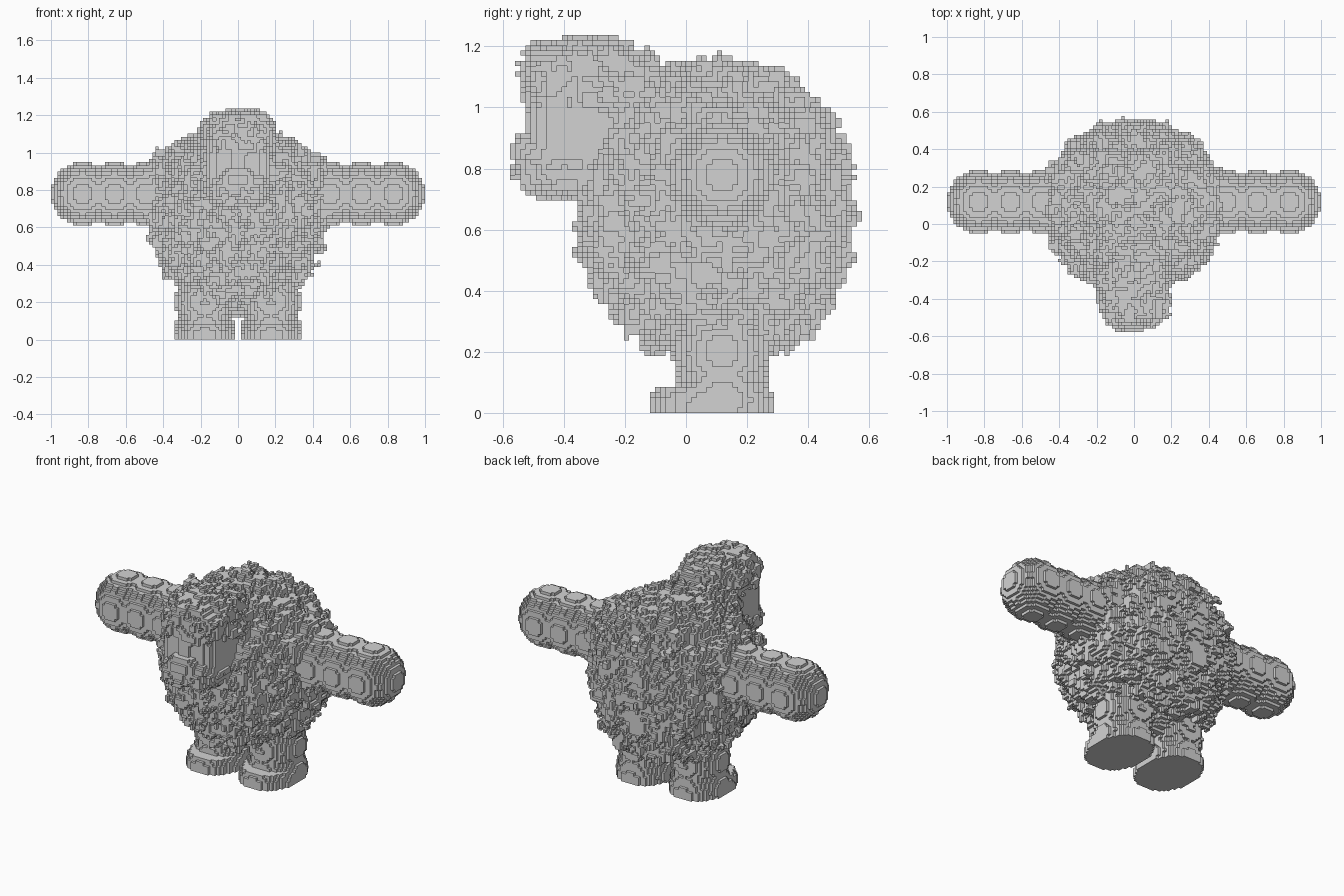
import bpy
from math import floor
from mathutils import Vector, noise

CELL = 2 / 118

old = bpy.data.objects.get("Cube")
if old:
    bpy.data.objects.remove(old, do_unlink=True)

grey = bpy.data.materials.new("plain grey")
grey.use_nodes = True
grey.diffuse_color = (0.65, 0.65, 0.65, 1)
grey.node_tree.nodes["Principled BSDF"].inputs["Base Color"].default_value = grey.diffuse_color

cells = {}  # filled grid cell -> part name


def fill_blob(part, centre, radii, power=2.0, rough=0.0, top_z=9.0):
    """Fill a rounded blob of cells; rough gives it a tufted woolly surface."""
    spans = [range(floor((c - r - rough * 1.5) / CELL), floor((c + r + rough * 1.5) / CELL) + 1)
             for c, r in zip(centre, radii)]
    size = min(radii)
    for i in spans[0]:
        for j in spans[1]:
            for k in spans[2]:
                p = Vector((i + 0.5, j + 0.5, k + 0.5)) * CELL
                if p.z < 0 or p.z > top_z:
                    continue
                d = sum(abs((a - c) / r) ** power
                        for a, c, r in zip(p, centre, radii)) ** (1 / power)
                limit = 1.0
                if rough and abs(d - 1) < 2 * rough / size:
                    tuft = noise.noise(p * 13) + 0.6 * noise.noise(p * 31)
                    limit += tuft * rough * 1.5 / size
                if d <= limit:
                    cells.setdefault((i, j, k), part)


for side, name in ((1, "left"), (-1, "right")):
    # Arms: rows of round lobes
    for lobe in (49, 39, 29, 19):
        fill_blob(name + "_arm", (side * lobe * CELL, 7 * CELL, 46 * CELL), (9.95 * CELL,) * 3)
    # Legs: stacked lobes above a long rounded foot
    fill_blob(name + "_foot", (side * 10.5 * CELL, 5 * CELL, 0.02),
              (9.5 * CELL, 12 * CELL, 0.12), power=2.3, top_z=0.085)
    fill_blob(name + "_leg", (side * 10.5 * CELL, 7 * CELL, 0.04), (0.165,) * 3)
    fill_blob(name + "_leg", (side * 10.5 * CELL, 7 * CELL, 0.2), (0.162,) * 3)

# Head: flat face, nose ridge, muzzle and woolly cap
fill_blob("face", (0, -0.32, 0.93), (0.168, 0.185, 0.2), power=5)
fill_blob("nose", (0, -0.46, 0.95), (0.042, 0.065, 0.07), power=8)
fill_blob("muzzle", (0, -0.38, 0.81), (0.17, 0.175, 0.105), power=3, rough=0.012)
fill_blob("muzzle", (0, -0.47, 0.86), (0.09, 0.1, 0.055), power=4)
fill_blob("head_wool", (0, -0.335, 1.09), (0.19, 0.2, 0.135), power=2.8, rough=0.018)
fill_blob("head_wool", (0, -0.17, 0.98), (0.215, 0.14, 0.195), power=2.3, rough=0.025)

# Woolly body with full shoulders, rump and belly
fill_blob("body_wool", (0, 0.1, 0.67), (0.455, 0.44, 0.475), power=2.2, rough=0.036)
fill_blob("body_wool", (0, 0.2, 0.43), (0.37, 0.28, 0.23), rough=0.036)
fill_blob("body_wool", (0, 0.12, 0.24), (0.12, 0.13, 0.11), rough=0.02)
for side in (1, -1):
    fill_blob("body_wool", (side * 0.32, 0.12, 0.81), (0.19, 0.23, 0.21), rough=0.03)

# Remove stray tufts that float free of the rest
start = (0, floor(0.1 / CELL), floor(0.67 / CELL))
steps = [(1, 0, 0), (-1, 0, 0), (0, 1, 0), (0, -1, 0), (0, 0, 1), (0, 0, -1)]
joined, queue = {start}, [start]
while queue:
    c = queue.pop()
    for s in steps:
        n = tuple(a + b for a, b in zip(c, s))
        if n in cells and n not in joined:
            joined.add(n)
            queue.append(n)

# Gather the exposed sides of the cells, grouped by part
parts = {}
for c in joined:
    verts, faces = parts.setdefault(cells[c], ({}, []))
    for s in steps:
        if tuple(a + b for a, b in zip(c, s)) in joined:
            continue
        axis = next(a for a in range(3) if s[a])
        u, v = (axis + 1) % 3, (axis + 2) % 3
        loop = []
        for du, dv in ((0, 0), (1, 0), (1, 1), (0, 1)):
            corner = list(c)
            corner[axis] += s[axis] > 0
            corner[u] += du
            corner[v] += dv
            loop.append(verts.setdefault(tuple(corner), len(verts)))
        faces.append(loop if s[axis] > 0 else loop[::-1])

for name, (verts, faces) in parts.items():
    mesh = bpy.data.meshes.new(name)
    mesh.from_pydata([Vector(v) * CELL for v in verts], [], faces)
    mesh.materials.append(grey)
    bpy.context.collection.objects.link(bpy.data.objects.new(name, mesh))
